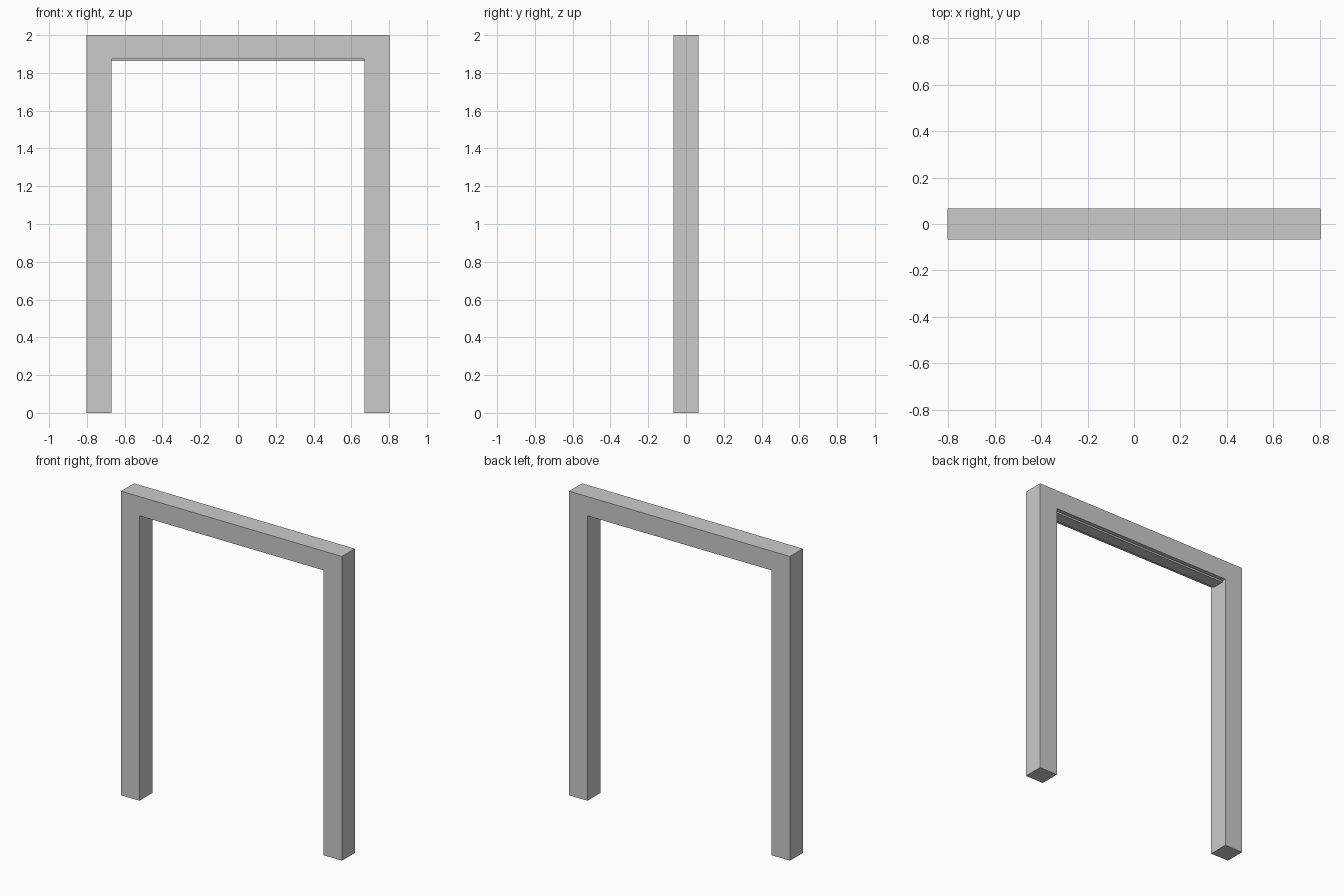
import bpy

if "Cube" in bpy.data.objects:
    bpy.data.objects.remove(bpy.data.objects["Cube"])

HALF_W, HALF_D, HEIGHT = 0.803, 0.067, 2.0
INNER, LINTEL_Z, STOP_Z = 0.67, 1.873, 1.862
STOP_HALF_D = 0.04


def extrude_profile(name, profile, half_depth):
    """Solid made by extruding an x-z outline along y."""
    n = len(profile)
    verts = [(x, y, z) for y in (-half_depth, half_depth) for x, z in profile]
    faces = [list(range(n)), list(range(2 * n - 1, n - 1, -1))]
    faces += [[(i + 1) % n, i, i + n, (i + 1) % n + n] for i in range(n)]
    mesh = bpy.data.meshes.new(name)
    mesh.from_pydata(verts, [], faces)
    obj = bpy.data.objects.new(name, mesh)
    bpy.context.collection.objects.link(obj)
    return obj


# Door frame: two posts and a lintel in one outline, counter-clockwise from the front
half = [(INNER, 0), (HALF_W, 0), (HALF_W, HEIGHT)]
outline = half + [(-x, z) for x, z in reversed(half)]
outline += [(-INNER, LINTEL_Z), (INNER, LINTEL_Z)]
extrude_profile("door_frame", outline, HALF_D)

# Thin stop strip under the lintel
strip = [(-INNER, STOP_Z), (INNER, STOP_Z), (INNER, LINTEL_Z), (-INNER, LINTEL_Z)]
extrude_profile("stop_strip", strip, STOP_HALF_D)
